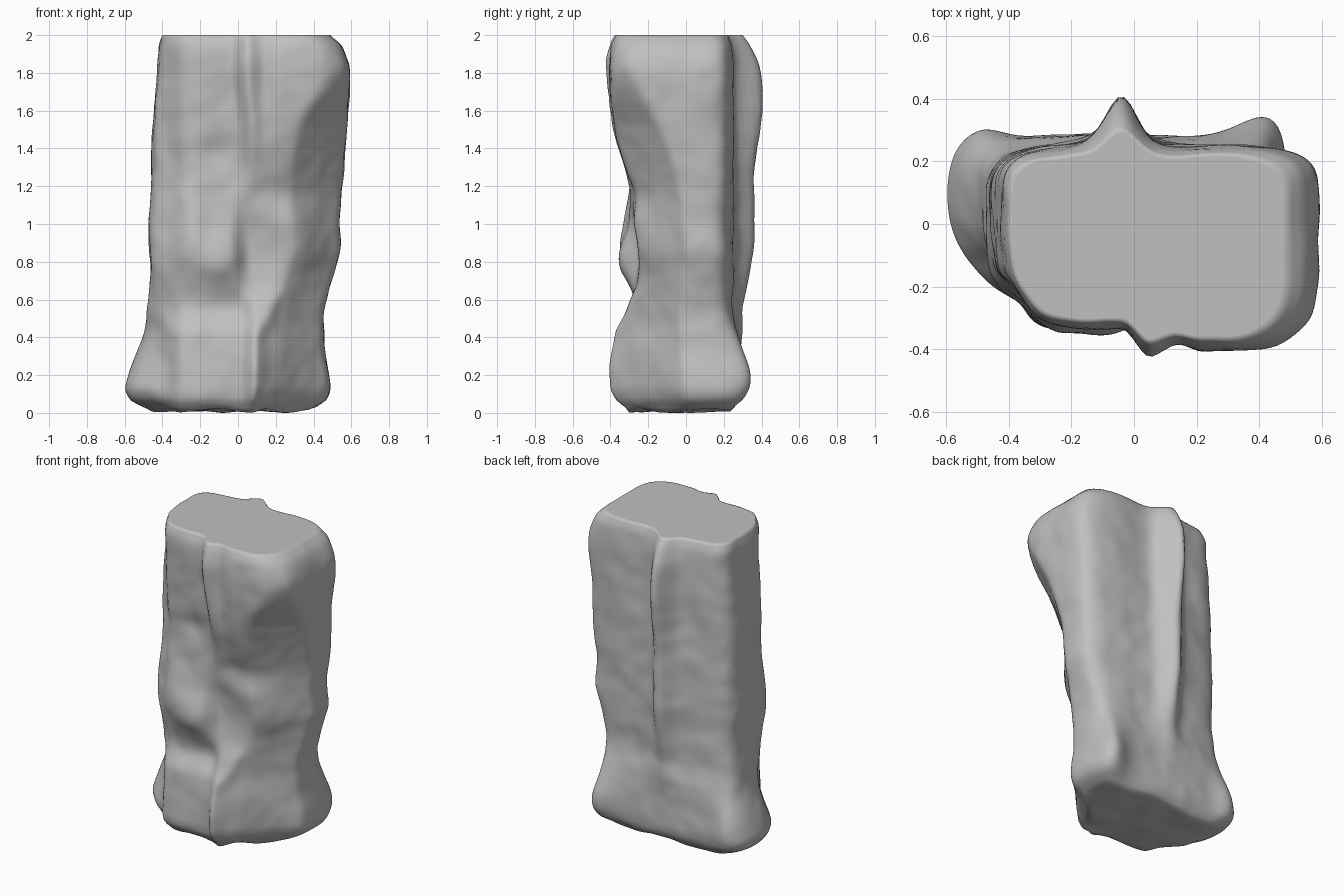
import bpy, bmesh
from math import sin, cos, tau, exp, log
from mathutils import Vector, noise

cube = bpy.data.objects.get("Cube")
if cube:
    bpy.data.objects.remove(cube, do_unlink=True)

SEGMENTS, ROWS = 160, 110

# Height stations: z, left edge, right edge, front of left half, front of
# right half, back, seam position, reach of the cut front corner
STATIONS = [
    (.03, -.50, .41, -.30, -.33, .25, .06, .41),
    (.07, -.57, .46, -.33, -.38, .27, .06, .46),
    (.15, -.59, .48, -.34, -.40, .28, .06, .49),
    (.42, -.50, .45, -.32, -.37, .27, .06, .48),
    (.55, -.48, .45, -.26, -.31, .25, .05, .48),
    (.68, -.47, .49, -.28, -.26, .25, .03, .50),
    (.85, -.47, .54, -.32, -.25, .25, .01, .53),
    (1.0, -.47, .54, -.31, -.27, .25, .00, .55),
    (1.2, -.46, .55, -.29, -.30, .25, .03, .58),
    (1.5, -.45, .57, -.31, -.38, .25, .04, .70),
    (1.8, -.43, .59, -.33, -.41, .25, .01, .87),
    (1.94, -.42, .55, -.33, -.40, .24, .01, .84),
    (2.0, -.40, .49, -.31, -.375, .22, .01, .76),
]

# Soft lumps and hollows: centre, radii, push in x and y
LUMPS = [
    ((-.04, .3, 1.68), (.07, .2, .42), (0, .16)),     # upper back ridge
    ((-.04, .3, .9), (.07, .2, .36), (0, .09)),       # lower back ridge
    ((-.08, .3, 1.0), (.15, .2, .6), (0, .03)),       # ridge skirt
    ((.43, .28, .2), (.12, .15, .22), (.02, .10)),    # back foot lobe
    ((-.50, .28, .15), (.10, .12, .2), (0, .05)),     # back foot corner
    ((-.50, -.25, .2), (.15, .16, .35), (.12, .08)),  # cut front foot corner
    ((-.42, -.3, 1.5), (.10, .14, .9), (.03, .06)),
    ((.04, -.4, 1.75), (.05, .15, .3), (0, -.02)),    # front seam ridge
    ((.14, -.4, 1.75), (.05, .15, .3), (0, .03)),     # hollow beside it
    ((.08, -.4, .25), (.05, .15, .22), (0, -.02)),
    ((-.10, -.3, .78), (.10, .2, .13), (0, -.045)),   # front column
    ((-.24, -.3, .95), (.08, .2, .24), (0, -.03)),
    ((-.10, -.3, 1.38), (.09, .2, .09), (0, .03)),
    ((.25, -.3, 1.15), (.13, .2, .07), (0, .02)),
    ((.35, -.2, .9), (.12, .2, .14), (.01, -.02)),
]


def spline(z):
    """Smoothly interpolate the stations at height z."""
    last = len(STATIONS) - 1
    i = 0
    while i < last - 1 and STATIONS[i + 1][0] < z:
        i += 1
    a, b = STATIONS[i], STATIONS[i + 1]
    p, n = STATIONS[max(i - 1, 0)], STATIONS[min(i + 2, last)]
    h = b[0] - a[0]
    t = (z - a[0]) / h
    values = []
    for k in range(1, len(a)):
        ma = (b[k] - p[k]) / (b[0] - p[0]) * h
        mb = (n[k] - a[k]) / (n[0] - a[0]) * h
        s = t * t * (3 - 2 * t)
        values.append(a[k] + (b[k] - a[k]) * s
                      + t * (1 - t) * ((1 - t) * ma - t * mb))
    return values


def step(low, high, v):
    t = min(max((v - low) / (high - low), 0), 1)
    return t * t * (3 - 2 * t)


def surface_point(angle, z):
    left, right, front_l, front_r, back, seam, reach = spline(z)
    c, s = cos(angle), sin(angle)
    n = 5
    r = (abs(c) ** n + abs(s) ** n) ** (-1 / n)
    x = (left + right) / 2 + (right - left) / 2 * r * c
    blend = step(seam - .05, seam + .05, x)
    front = front_l + (front_r - front_l) * blend
    y = r * s * (back if s > 0 else -front)
    # Cut the front corner diagonally with a soft edge
    soft = .02
    cut = soft * log(1 + exp((x - y - reach) / soft)) / 2
    point = Vector((x - cut, y + cut, z))
    move = Vector()
    for centre, radii, push in LUMPS:
        d = sum(((point[k] - centre[k]) / radii[k]) ** 2 for k in range(3))
        move += Vector((*push, 0)) * exp(-d)
    # Gentle weathering, pushed outward
    rough = noise.noise(point * 4.5) * .01 + noise.noise(point * 10) * .005
    move += Vector((c, s, 0)) * rough
    return point + move


# Stone pillar: rings from foot to top
bm = bmesh.new()
low, high = STATIONS[0][0], STATIONS[-1][0]
rings = []
for row in range(ROWS + 1):
    z = low + (high - low) * row / ROWS
    rings.append([bm.verts.new(surface_point(tau * k / SEGMENTS, z))
                  for k in range(SEGMENTS)])

# Uneven underside and flat top, rings shrinking towards the middle
foot = [v.co.copy() for v in rings[0]]
for scale in (.93, .8, .6, .4, .2):
    ring = []
    for co in foot:
        p = co * scale
        p.z = max(0, .012 + noise.noise(p * 6) * .02)
        ring.append(bm.verts.new(p))
    rings.insert(0, ring)
crown = [v.co.copy() for v in rings[-1]]
for scale in (.97, .9):
    rings.append([bm.verts.new((co.x * scale, co.y * scale, high))
                  for co in crown])

for lower, upper in zip(rings, rings[1:]):
    for k in range(SEGMENTS):
        j = (k + 1) % SEGMENTS
        bm.faces.new((lower[k], lower[j], upper[j], upper[k]))
bm.faces.new(rings[0][::-1])
bm.faces.new(rings[-1])
bmesh.ops.recalc_face_normals(bm, faces=bm.faces)

mesh = bpy.data.meshes.new("stone_pillar")
bm.to_mesh(mesh)
bm.free()
pillar = bpy.data.objects.new("stone_pillar", mesh)
bpy.context.collection.objects.link(pillar)

# Plain grey stone
stone = bpy.data.materials.new("grey stone")
stone.use_nodes = True
grey = (.53, .53, .53, 1)
stone.diffuse_color = grey
stone.node_tree.nodes["Principled BSDF"].inputs["Base Color"].default_value = grey
mesh.materials.append(stone)

bpy.context.view_layer.objects.active = pillar
pillar.select_set(True)
bpy.ops.object.shade_smooth_by_angle(angle=1.7)
